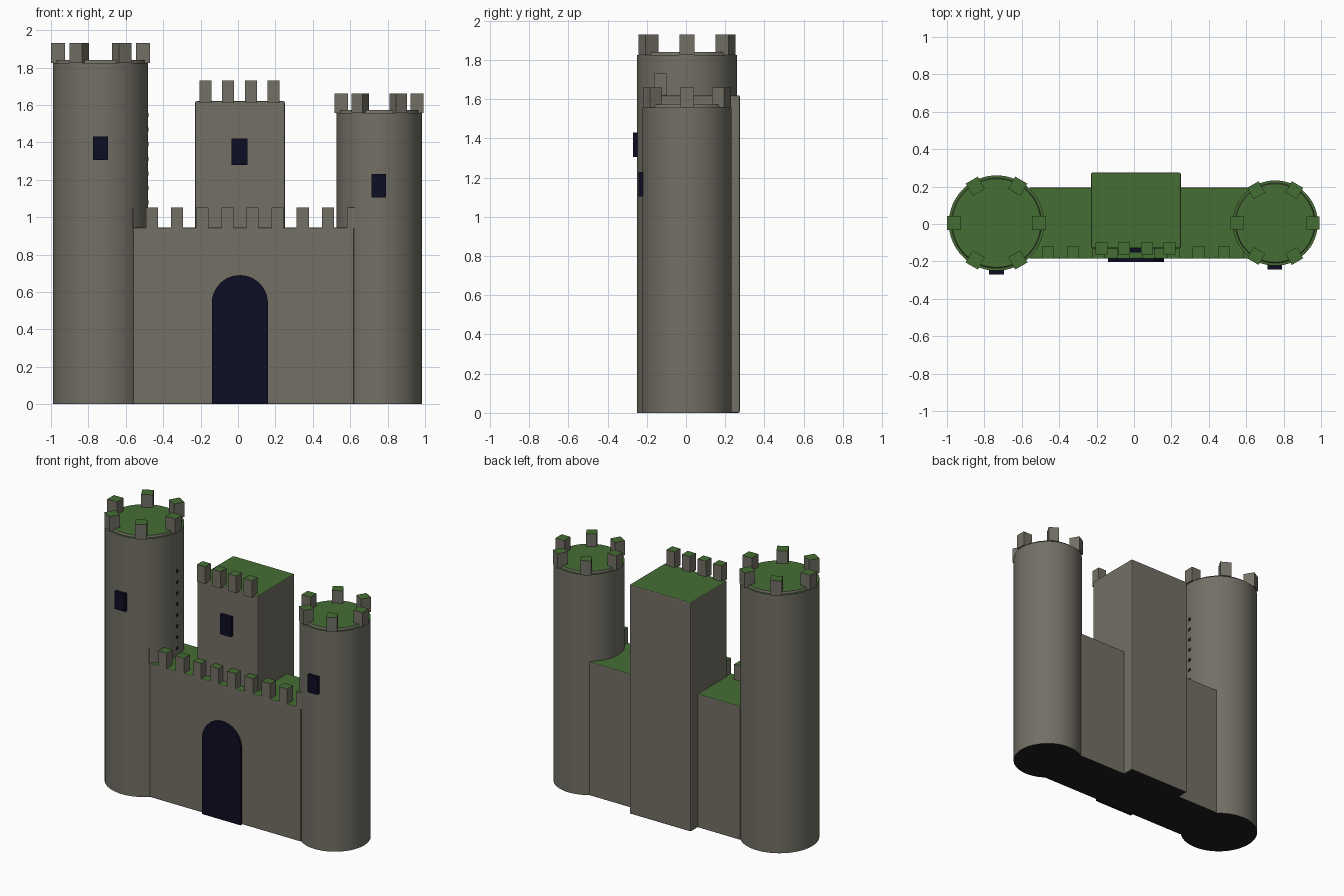
import bpy, bmesh, math
from mathutils import Matrix, Vector

cube = bpy.data.objects.get("Cube")
if cube:
    bpy.data.objects.remove(cube, do_unlink=True)


def material(name, rgb):
    m = bpy.data.materials.new(name)
    m.use_nodes = True
    color = (*rgb, 1.0)
    m.diffuse_color = color
    bsdf = m.node_tree.nodes["Principled BSDF"]
    bsdf.inputs["Base Color"].default_value = color
    bsdf.inputs["Roughness"].default_value = 0.9
    return m


STONE = material("grey stone", (0.17, 0.16, 0.13))
GRASS = material("green top", (0.06, 0.155, 0.034))
BASE = material("black base", (0.012, 0.012, 0.012))
NAVY = material("dark navy opening", (0.004, 0.004, 0.018))


def finish(bm, name, mats, smooth=False):
    bmesh.ops.recalc_face_normals(bm, faces=bm.faces[:])
    # Stone walls, green upper faces, black ground faces
    if len(mats) > 1:
        for f in bm.faces:
            if f.normal.z > 0.8:
                f.material_index = 1
            elif f.normal.z < -0.8 and f.calc_center_median().z < 0.01:
                f.material_index = 2
    mesh = bpy.data.meshes.new(name)
    bm.to_mesh(mesh)
    bm.free()
    for m in mats:
        mesh.materials.append(m)
    ob = bpy.data.objects.new(name, mesh)
    bpy.context.collection.objects.link(ob)
    if smooth:
        bpy.ops.object.select_all(action='DESELECT')
        ob.select_set(True)
        bpy.context.view_layer.objects.active = ob
        bpy.ops.object.shade_smooth_by_angle(angle=math.radians(30))
    return ob


def add_box(bm, center, size, turn=0.0):
    mat = (Matrix.Translation(Vector(center)) @ Matrix.Rotation(turn, 4, 'Z')
           @ Matrix.Diagonal((*size, 1)))
    bmesh.ops.create_cube(bm, size=1, matrix=mat)


def block(name, x0, x1, y0, y1, z0, z1, mats, bevel=0.0):
    bm = bmesh.new()
    add_box(bm, ((x0 + x1) / 2, (y0 + y1) / 2, (z0 + z1) / 2),
            (x1 - x0, y1 - y0, z1 - z0))
    if bevel:
        bmesh.ops.bevel(bm, geom=bm.edges[:], offset=bevel, segments=2,
                        affect='EDGES', profile=0.5)
    return finish(bm, name, mats)


ALL = [STONE, GRASS, BASE]
CY = 0.005


def tower(name, x, radius, top, merlon, merlon_top):
    # Round shaft with a small raised roof disc
    bm = bmesh.new()
    profile = [(radius, 0), (radius, top), (radius - 0.014, top),
               (radius - 0.018, top + 0.015)]
    rings = []
    for r, z in profile:
        rings.append(bmesh.ops.create_circle(
            bm, segments=64, radius=r,
            matrix=Matrix.Translation((x, CY, z)))["verts"])
    for low, high in zip(rings, rings[1:]):
        for i in range(64):
            j = (i + 1) % 64
            bm.faces.new((low[i], low[j], high[j], high[i]))
    bm.faces.new(rings[0])
    bm.faces.new(rings[-1])
    finish(bm, name, ALL, smooth=True)
    # Six merlons around the rim
    bm = bmesh.new()
    dist = radius + 0.01 - merlon / 2
    for k in range(6):
        a = k * math.pi / 3
        add_box(bm, (x + dist * math.cos(a), CY + dist * math.sin(a),
                     (top + merlon_top) / 2),
                (merlon, merlon, merlon_top - top), a)
    finish(bm, name + "_merlons", ALL)


def merlon_row(name, xs, y, z0, z1, size):
    bm = bmesh.new()
    for x in xs:
        add_box(bm, (x, y, (z0 + z1) / 2), (size, size, z1 - z0))
    finish(bm, name, ALL)


# Towers
tower("tall_tower", -0.735, 0.255, 1.825, 0.075, 1.93)
tower("short_tower", 0.755, 0.228, 1.557, 0.07, 1.66)

# Curtain wall and central keep
block("curtain_wall", -0.56, 0.62, -0.185, 0.195, 0, 0.945, ALL, 0.006)
block("keep", -0.23, 0.25, -0.13, 0.275, 0, 1.62, ALL, 0.008)
merlon_row("wall_merlons", [-0.595 + 0.1345 * i for i in range(10)],
           -0.152, 0.94, 1.052, 0.065)
merlon_row("keep_merlons", [-0.175 + 0.122 * i for i in range(4)],
           -0.132, 1.61, 1.73, 0.064)

# Arched door
bm = bmesh.new()
outline = [(-0.14, 0), (0.16, 0)]
outline += [(0.01 + 0.15 * math.cos(math.pi * i / 24),
             0.54 + 0.15 * math.sin(math.pi * i / 24)) for i in range(25)]
face = bm.faces.new([bm.verts.new((x, -0.18, z)) for x, z in outline])
out = bmesh.ops.extrude_face_region(bm, geom=[face])["geom"]
bmesh.ops.translate(bm, vec=(0, -0.022, 0),
                    verts=[g for g in out if isinstance(g, bmesh.types.BMVert)])
finish(bm, "arched_door", [NAVY])

# Windows
block("tall_tower_window", -0.775, -0.695, -0.27, -0.235, 1.305, 1.43, [NAVY])
block("keep_window", -0.035, 0.05, -0.152, -0.12, 1.28, 1.42, [NAVY])
block("short_tower_window", 0.715, 0.79, -0.243, -0.21, 1.105, 1.23, [NAVY])

# Column of small holes on the inner side of the tall tower
bm = bmesh.new()
for i in range(8):
    add_box(bm, (-0.481, CY, 1.0 + 0.078 * i), (0.004, 0.026, 0.022))
finish(bm, "tower_peg_holes", [BASE])
